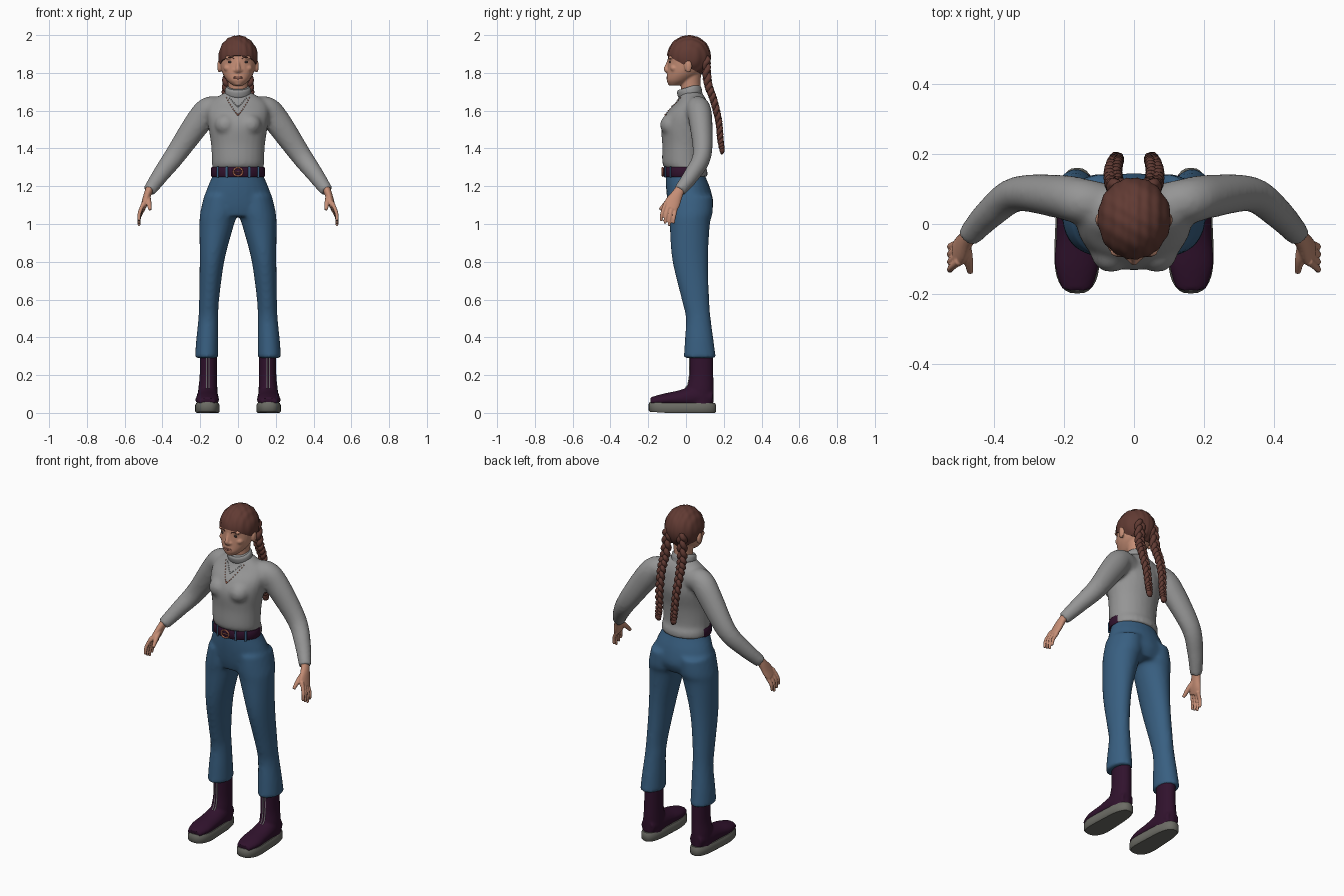
import bpy, bmesh, math
from mathutils import Vector, Matrix
from mathutils.bvhtree import BVHTree

if "Cube" in bpy.data.objects:
    bpy.data.objects.remove(bpy.data.objects["Cube"])


def material(name, *rgb):
    m = bpy.data.materials.new(name)
    m.use_nodes = True
    m.diffuse_color = (*rgb, 1)
    m.node_tree.nodes["Principled BSDF"].inputs["Base Color"].default_value = (*rgb, 1)
    return m


WOOL = material("grey wool", .30, .30, .30)
DENIM = material("blue denim", .04, .115, .22)
LEATHER = material("plum leather", .03, .006, .026)
RUBBER = material("grey rubber", .15, .15, .13)
HAIR = material("auburn hair", .12, .043, .033)
SKIN = material("skin", .56, .27, .18)
COPPER = material("copper", .6, .2, .12)
SILVER = material("silver", .55, .55, .55)
EYE = material("dark eye", .04, .03, .03)
LIP = material("lips", .42, .16, .12)
X, Y, Z = Vector((1, 0, 0)), Vector((0, 1, 0)), Vector((0, 0, 1))


def spline(pts, k=6):
    """Catmull-Rom samples through tuples of any length."""
    p = [pts[0], *pts, pts[-1]]
    out = []
    for i in range(len(pts) - 1):
        for j in range(k):
            t = j / k
            out.append(tuple(
                b + t / 2 * (c - a + t * (2*a - 5*b + 4*c - d + t * (3*b - a - 3*c + d)))
                for a, b, c, d in zip(*p[i:i + 4])))
    return out + [pts[-1]]


def tube(bm, pts, ref=X, flat=False, n=24, k=6):
    """Elliptical loft through (x, y, z, radius along ref, other radius)."""
    pts = spline(pts, k) if k else pts
    rings = []
    for i, p in enumerate(pts):
        a, b = pts[max(i - 1, 0)], pts[min(i + 1, len(pts) - 1)]
        t = Z if flat else (Vector(b[:3]) - Vector(a[:3])).normalized()
        u = (ref - t * ref.dot(t)).normalized()
        v = t.cross(u)
        ang = [2 * math.pi * j / n for j in range(n)]
        rings.append([bm.verts.new(Vector(p[:3]) + u * math.cos(q) * p[3] + v * math.sin(q) * p[4])
                      for q in ang])
    for r, s in zip(rings, rings[1:]):
        for j in range(n):
            bm.faces.new((r[j - 1], r[j], s[j], s[j - 1]))
    bm.faces.new(rings[0])
    bm.faces.new(rings[-1])


def ball(bm, c, r, n=16):
    r = (r, r, r) if isinstance(r, float) else r
    m = Matrix.Translation(c) @ Matrix.Diagonal((*r, 1))
    return bmesh.ops.create_uvsphere(bm, u_segments=n, v_segments=n * 2 // 3, radius=1, matrix=m)


def finish(name, bm, mat, voxel=0, soften=4, mirror=False):
    bmesh.ops.recalc_face_normals(bm, faces=bm.faces)
    for f in bm.faces:
        f.smooth = len(f.verts) < 5
    me = bpy.data.meshes.new(name)
    bm.to_mesh(me)
    bm.free()
    me.materials.append(mat)
    ob = bpy.data.objects.new(name, me)
    bpy.context.collection.objects.link(ob)
    if voxel:
        m = ob.modifiers.new("blend", 'REMESH')
        m.mode, m.voxel_size, m.use_smooth_shade = 'VOXEL', voxel, True
        m = ob.modifiers.new("soften", 'SMOOTH')
        m.factor, m.iterations = .5, soften
    if mirror:
        m = ob.modifiers.new("mirror", 'MIRROR')
        m.use_mirror_merge = False
    bpy.context.view_layer.update()
    return ob


def surface(ob):
    """Returns a function giving the front y of an object at x, z."""
    tree = BVHTree.FromObject(ob, bpy.context.evaluated_depsgraph_get())

    def front(x, z, default=0):
        hit = tree.ray_cast(Vector((x, -2, z)), Y)[0]
        return hit.y if hit else default
    return front


# Sweater: torso, bust and sleeves blended together
bm = bmesh.new()
tube(bm, [(0, .008, 1.25, .136, .106), (0, .006, 1.285, .137, .107), (0, -.012, 1.32, .138, .113),
          (0, -.01, 1.42, .143, .116), (0, -.003, 1.52, .158, .128), (0, .01, 1.59, .165, .112),
          (0, .03, 1.645, .15, .082), (0, .03, 1.685, .09, .062), (0, .025, 1.70, .06, .05)], flat=True)
for s in (1, -1):
    ball(bm, (s * .065, -.08, 1.525), (.06, .058, .058))
    tube(bm, [(s * .08, .055, 1.60, .06, .065), (s * .15, .065, 1.607, .065, .068),
              (s * .21, .078, 1.54, .062, .07), (s * .332, .085, 1.365, .05, .056),
              (s * .41, .03, 1.26, .043, .045), (s * .47, -.035, 1.175, .033, .035)], ref=Y)
sweater = finish("sweater", bm, WOOL, .011, 5)

# Rolled collar, tipped forward
bm = bmesh.new()
tube(bm, [(0, .03, 1.65, .075, .07), (0, .024, 1.68, .067, .064), (0, .02, 1.695, .07, .066),
          (0, .014, 1.715, .067, .064), (0, .011, 1.725, .058, .056)], n=32)
finish("collar", bm, WOOL)

# Trousers: hips and flared legs blended together
bm = bmesh.new()
tube(bm, [(0, -.005, 1.28, .13, .1), (0, -.002, 1.25, .138, .106), (0, .013, 1.18, .167, .118),
          (0, .025, 1.10, .188, .12), (0, .02, 1.04, .17, .10)], flat=True)
for s in (1, -1):
    tube(bm, [(s * .09, .025, 1.15, .09, .117), (s * .1, .025, 1.06, .1, .117),
              (s * .112, .02, 1.0, .092, .107), (s * .137, .022, .81, .066, .095),
              (s * .153, .05, .6, .053, .073), (s * .157, .065, .5, .053, .066),
              (s * .163, .07, .38, .059, .077), (s * .166, .073, .29, .062, .086)], flat=True)
finish("trousers", bm, DENIM, .011, 5)

# Belt, belt loops and buckle
bm = bmesh.new()
tube(bm, [(0, -.014, z, .142 + d, .105 + d) for z, d in
          ((1.25, -.003), (1.254, 0), (1.297, 0), (1.301, -.003))], flat=True, n=48, k=0)
belt = finish("belt", bm, LEATHER)
waist = surface(belt)
bm = bmesh.new()
for x in (.06, .108):
    tube(bm, [(x, waist(x, 1.275), z, .007, .005) for z in (1.245, 1.275, 1.305)], flat=True, n=8, k=0)
finish("belt_loops", bm, DENIM, mirror=True)
bm = bmesh.new()
loop = [(.025 * math.cos(a), waist(0, 1.275) - .005, 1.276 + .022 * math.sin(a), .0045, .0045)
        for a in [math.pi * i / 12 for i in range(25)]]
tube(bm, loop, ref=Y, n=8, k=0)
tube(bm, [(x, waist(0, 1.275) - .006, 1.276, .003, .003) for x in (-.025, .025)], ref=Y, n=8, k=0)
finish("buckle", bm, COPPER)

# Boots
bm = bmesh.new()
tube(bm, [(.157, .08, .33, .046, .064), (.157, .081, .2, .046, .064), (.16, .075, .12, .051, .072),
          (.161, .075, .04, .052, .07)], flat=True)
tube(bm, [(.16, .14, .08, .04, .04), (.161, .06, .085, .055, .06), (.162, -.04, .075, .06, .043),
          (.163, -.12, .068, .062, .033), (.163, -.187, .06, .042, .022)])
boots = finish("boots", bm, LEATHER, .007, 4, mirror=True)

# Soles: foot outline, wide at the ball and narrower at the heel
bm = bmesh.new()
rings = []
for z, grow in ((0, -.007), (.008, 0), (.04, 0), (.052, -.006)):
    ring = []
    for i in range(40):
        a = 2 * math.pi * i / 40
        y = math.sin(a)
        width = .064 - .008 * y - .005 * math.cos(3 * y) + grow
        c = math.copysign(abs(math.cos(a)) ** .75, math.cos(a))
        lift = .012 * max(0, -y - .5)
        ring.append(bm.verts.new((.162 + width * c * 1.06, -.019 + (.179 + grow) * y, z + lift)))
    rings.append(ring)
for r, s in zip(rings, rings[1:]):
    for j in range(40):
        bm.faces.new((r[j - 1], r[j], s[j], s[j - 1]))
bm.faces.new(rings[0])
bm.faces.new(rings[-1])
finish("soles", bm, RUBBER, mirror=True)

# Metal fastening up the front of each boot
shin = surface(boots)
bm = bmesh.new()
for dx in (-.007, .007):
    tube(bm, [(.16 + dx, shin(.16 + dx, z), z, .0028, .0028)
              for z in [.13 + .016 * i for i in range(11)]], n=8, k=0)
finish("boot_fastenings", bm, SILVER, mirror=True)

# Head: skull, jaw, neck, nose, mouth, brow and ears
bm = bmesh.new()
tube(bm, [(0, -.058, 1.734, .028, .03), (0, -.036, 1.76, .058, .066), (0, -.01, 1.80, .083, .09),
          (0, .005, 1.85, .094, .102), (0, .012, 1.90, .095, .106), (0, .015, 1.95, .08, .09),
          (0, .015, 1.985, .04, .05)], flat=True, n=32)
tube(bm, [(0, .03, 1.66, .052, .055), (0, .025, 1.73, .052, .052), (0, .025, 1.80, .06, .055)])
tube(bm, [(0, -.088, 1.868, .009, .01), (0, -.098, 1.84, .01, .012), (0, -.105, 1.82, .014, .013),
          (0, -.098, 1.806, .016, .01)], n=12)
ball(bm, (0, -.088, 1.773), (.03, .015, .016))
ball(bm, (0, -.082, 1.746), (.022, .015, .014))
for s in (1, -1):
    ball(bm, (s * .014, -.096, 1.813), (.011, .01, .009))
    ball(bm, (s * .04, -.08, 1.881), (.03, .014, .01))
    ball(bm, (s * .05, -.062, 1.825), (.026, .022, .02))
    ball(bm, (s * .099, .012, 1.835), (.011, .02, .034))
head = finish("head", bm, SKIN, .005, 3)

# Eyes, eyebrows and lips set on the face
face = surface(head)
bm = bmesh.new()
ball(bm, (.04, face(.04, 1.858) + .002, 1.858), (.014, .005, .006))
finish("eyes", bm, EYE, mirror=True)
bm = bmesh.new()
tube(bm, [(x, face(x, z) + .001, z, .003, .0025) for x, z in
          ((.02, 1.876), (.035, 1.882), (.05, 1.882), (.062, 1.875))], ref=Z, n=8)
finish("eyebrows", bm, HAIR, mirror=True)
bm = bmesh.new()
for z, r in ((1.778, .0035), (1.770, .0045)):
    tube(bm, [(x, face(x, z) + .001, z, r * (1 - abs(x) * 25), .003)
              for x in [.004 * i for i in range(-6, 7)]], ref=Z, n=8, k=0)
finish("lips", bm, LIP)

# Swept-back hair with combed ridges, cut along the hairline
bm = bmesh.new()
ball(bm, (0, 0, 0), 1.0, 64)
for v in bm.verts:
    comb = 1 + .014 * math.sin(v.co.x * 22) + .008 * math.sin(v.co.y * 17 + v.co.x * 9)
    v.co = Vector((v.co.x * .104, v.co.y * .116, v.co.z * .114)) * comb + Vector((0, .016, 1.884))
bmesh.ops.bisect_plane(bm, geom=bm.verts[:] + bm.edges[:] + bm.faces[:],
                       plane_co=(0, -.1, 1.892), plane_no=(0, .55, 1), clear_inner=True)
bmesh.ops.holes_fill(bm, edges=[e for e in bm.edges if e.is_boundary])
finish("hair", bm, HAIR)

# Three-strand plaits with loose tufts
bm = bmesh.new()
path = spline([(.045, .105, 1.88), (.055, .115, 1.75), (.06, .145, 1.66), (.055, .172, 1.55),
               (.05, .182, 1.45), (.05, .19, 1.40)], 14)
for strand in range(3):
    pts = []
    for i, (x, y, z) in enumerate(path):
        f = i / (len(path) - 1)
        q, size = f * 32 + strand * 2 * math.pi / 3, 1 - .4 * f
        r = .0165 * size
        pts.append((x + .016 * size * math.sin(q), y + .010 * size * math.sin(2 * q), z, r, r))
    tube(bm, pts, n=10, k=0)
tube(bm, [(.05, .188, 1.415, .011, .011), (.05, .191, 1.39, .02, .014), (.042, .19, 1.372, .008, .006)], n=10)
finish("plaits", bm, HAIR, mirror=True)

# Hands: palm, four fingers and thumb blended together
bm = bmesh.new()
tube(bm, [(.462, -.022, 1.20, .025, .021), (.478, -.045, 1.16, .03, .02),
          (.492, -.07, 1.115, .041, .018), (.505, -.086, 1.083, .04, .014)], ref=Y)
for w in (-.033, -.011, .011, .033):
    end = .99 + abs(w - .011) * .6
    tube(bm, [(.498, -.08 + w * .8, 1.10 - w * .45, .011, .011),
              (.521, -.094 + w * .95, 1.05 - w * .3, .010, .010),
              (.524, -.1 + w, end, .0075, .0075)], n=10)
tube(bm, [(.48, -.055, 1.15, .016, .016), (.472, -.10, 1.115, .014, .014),
          (.466, -.138, 1.075, .009, .009)], n=10)
finish("hands", bm, SKIN, .004, 2, mirror=True)

# Beaded necklaces lying on the sweater
chest = surface(sweater)
for name, mat, width, drop, count in (("copper_necklace", COPPER, .06, .09, 9),
                                      ("silver_necklace", SILVER, .045, .045, 6)):
    bm = bmesh.new()
    for i in range(-count, count + 1):
        x = width * i / count
        z = 1.668 - drop * (1 - abs(i / count) ** 1.3)
        ball(bm, (x, chest(x, z) - .001, z), .0055 if i == 0 else .0032, 8)
    finish(name, bm, mat)
